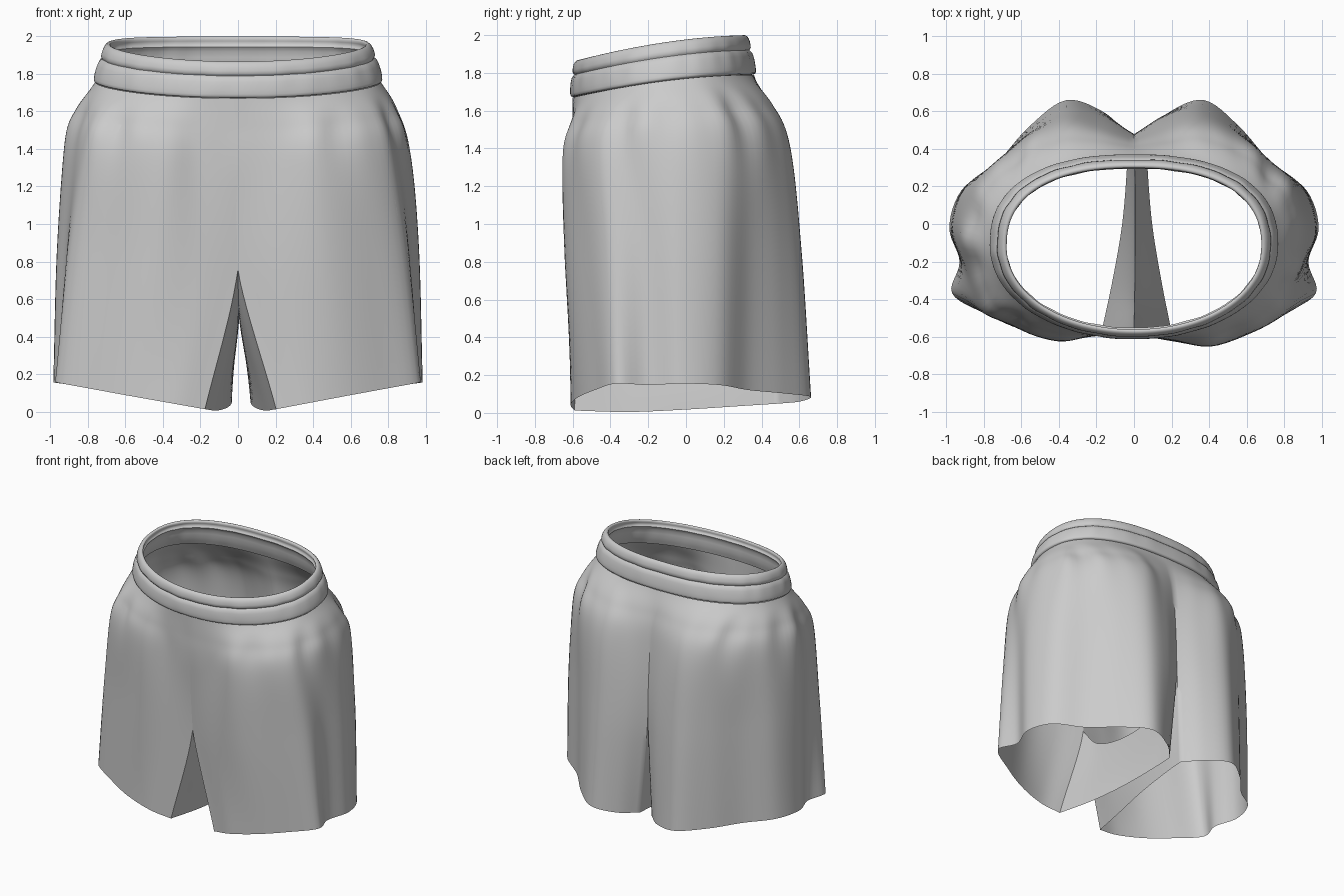
import bpy, bmesh, math
from mathutils import Vector
from mathutils.bvhtree import BVHTree

if "Cube" in bpy.data.objects:
    bpy.data.objects.remove(bpy.data.objects["Cube"])


def spline(pts, n):
    """Catmull-Rom through pts, n steps per span."""
    out = []
    for i in range(len(pts) - 1):
        p1, p2 = pts[i], pts[i + 1]
        p0 = pts[i - 1] if i else p1 * 2 - p2
        p3 = pts[i + 2] if i + 2 < len(pts) else p2 * 2 - p1
        for k in range(n):
            t = k / n
            out.append(0.5 * (2 * p1 + (p2 - p0) * t + (2 * p0 - 5 * p1 + 4 * p2 - p3) * t ** 2
                              + (3 * p1 - p0 - 3 * p2 + p3) * t ** 3))
    return out + [pts[-1].copy()]


def add_grid(bm, rows, flip=False, closed=False):
    vs = [[bm.verts.new(p) for p in r] for r in rows]
    n = len(rows[0])
    for a, b in zip(vs, vs[1:]):
        for c in range(n if closed else n - 1):
            d = (c + 1) % n
            q = [a[c], b[c], b[d], a[d]]
            bm.faces.new(q[::-1] if flip else q)


def finish(bm, name, angle):
    bmesh.ops.remove_doubles(bm, verts=bm.verts, dist=0.0005)
    me = bpy.data.meshes.new(name)
    bm.to_mesh(me)
    bm.free()
    ob = bpy.data.objects.new(name, me)
    bpy.context.collection.objects.link(ob)
    bpy.ops.object.select_all(action='DESELECT')
    ob.select_set(True)
    bpy.context.view_layer.objects.active = ob
    bpy.ops.object.shade_smooth_by_angle(angle=math.radians(angle))
    return ob


def waist(a, h, off=0.0):
    """Point on the tilted waist outline; a = angle, h = 0 bottom .. 1 top of band."""
    c, s = math.cos(a), math.sin(a)
    e = 0.84 if s > 0 else 0.97
    hx = 0.76 - 0.06 * h + off
    hy = (0.47 - 0.03 * h if s > 0 else 0.49 - 0.025 * h) + off
    x = hx * math.copysign(abs(c) ** e, c)
    y = -0.11 - 0.01 * h + hy * math.copysign(abs(s) ** e, s)
    k = 1 - (1 - min(1, max(0, (y + 0.6) / 0.95))) ** 1.8
    return Vector((x, y, (1.67 + 0.12 * k) * (1 - h) + (1.86 + 0.14 * k) * h))


# Half sections of the cloth, front centre round the side to back centre
HIP = [(0, -.60), (.2, -.62), (.4, -.65), (.62, -.58), (.8, -.46), (.87, -.28), (.92, -.05),
       (.86, .18), (.72, .34), (.55, .47), (.36, .55), (.17, .51), (0, .45)]
CROTCH = [(0, -.57), (.22, -.625), (.46, -.635), (.7, -.54), (.89, -.41), (.915, -.22), (.965, -.03),
          (.9, .19), (.72, .34), (.55, .5), (.36, .61), (.16, .57), (0, .48)]
HEM = [(.19, -.59), (.36, -.61), (.58, -.57), (.79, -.48), (.97, -.37), (.93, -.2), (.985, -.02),
       (.92, .18), (.73, .33), (.56, .52), (.37, .66), (.18, .60), (.05, .48)]
INSEAM = [(.19, -.59), (.13, -.3), (.08, 0), (.055, .3), (.05, .48)]


def hem_point(x, y):
    k = min(1, max(0, (x - 0.15) / 0.82))
    return Vector((x, y, 0.005 + 0.15 * k + 0.055 * max(0, (y + 0.2) / 0.86) * (1 - k)))


def half_body(bm, side):
    top = [waist(math.pi * (i / 12 - 0.5), 0) for i in range(13)]
    top[0].x = top[12].x = 0
    hem = [hem_point(*p) for p in HEM]

    def section(table, t):
        out = []
        for i, (x, y) in enumerate(table):
            if side < 0 and i in (1, 2, 3):
                y += 0.025
            out.append(Vector((x, y, top[i].z * (1 - t) + hem[i].z * t)))
        return out
    hip, mid = section(HIP, 0.22), section(CROTCH, 0.55)
    shoulder = []
    for i in range(13):
        p = top[i].lerp(hip[i], 0.58)
        p.z = top[i].z * 0.91 + hem[i].z * 0.09
        shoulder.append(p)
    secs = [spline(s, 6) for s in (top, shoulder, hip, mid, hem)]
    cols = [spline([s[c] for s in secs], 10) for c in range(len(secs[0]))]
    # soft gathers under the waistband
    for c, col in enumerate(cols):
        u = c / (len(cols) - 1)
        wave = math.sin(u * 44 + side) * 0.6 + math.sin(u * 71 + 2 * side) * 0.4
        for r, p in enumerate(col):
            g = 0.016 * wave * math.sin(math.pi * u) * math.exp(-((r - 14) / 7) ** 2) * min(1, r / 6)
            p.x *= 1 + g * 1.3
            p.y += g * math.copysign(1, p.y + 0.1) * min(1, abs(p.y + 0.1) * 3)
    rows = [[col[r] for col in cols] for r in range(41)]
    # inner leg panel, a patch between crotch curve and inner hem
    front, back = cols[0][30:], cols[-1][30:]
    ct = [front[0]] + [Vector((0, y, z)) for y, z in
                       ((-.4, .58), (-.1, .5), (.22, .53), (.4, .66))] + [back[0]]
    upper = spline(ct, 8)
    lower = spline([hem_point(*p) for p in INSEAM], 10)
    inner = []
    for r in range(11):
        v, row = r / 10, []
        for c in range(41):
            w = c / 40
            ends = front[r].lerp(back[r], w)
            flat = front[0].lerp(back[0], w).lerp(front[10].lerp(back[10], w), v)
            row.append(upper[c].lerp(lower[c], v) + ends - flat)
        inner.append(row)
    for grid, flip in ((rows, side < 0), (inner, side > 0)):
        add_grid(bm, [[Vector((p.x * side, p.y, p.z)) for p in r] for r in grid], flip)


# Shorts cloth: both halves with legs
bm = bmesh.new()
for side in (1, -1):
    half_body(bm, side)
for v in bm.verts:
    v.co.x += 0.02 * max(0, 0.7 - v.co.z) / 0.7 * max(0, 1 - abs(v.co.x) / 0.6)
bvh = BVHTree.FromBMesh(bm)
finish(bm, "shorts_body", 50)

# Elastic waistband with stitched groove and inner facing
PROFILE = [(0, -.012), (.03, .008), (.12, .016), (.35, .018), (.55, .013), (.62, .001), (.69, .011),
           (.85, .012), (.96, .004), (1, -.01), (.95, -.024), (.82, -.022), (.74, -.036),
           (.62, -.026), (.3, -.03), (.0, -.02)]
bm = bmesh.new()
rings = []
for h, off in spline([Vector(p) for p in PROFILE], 2):
    ring = []
    for i in range(128):
        a = math.tau * i / 128
        ruffle = 0.003 * math.sin(23 * a) * math.sin(5 * a + 1) * math.sin(math.pi * min(1, max(0, h)))
        ring.append(waist(a, h, off + ruffle))
    rings.append(ring)
add_grid(bm, rings[::-1], flip=True, closed=True)
finish(bm, "waistband", 60)


# Slanted pocket lips lying on the front of each hip
def pocket(side, name):
    line = spline([Vector((.69, 1.53)), Vector((.78, 1.32)), Vector((.83, 1.15)), Vector((.85, 1.04))], 6)
    rows = []
    for i, p in enumerate(line):
        puff = math.sin(math.pi * i / (len(line) - 1))
        row = []
        for dx, lift in ((-.07, .001), (-.035, .008), (0, .018), (.004, -.004)):
            loc, nor, _, _ = bvh.ray_cast(Vector(((p.x + dx) * side, -2, p.y)), Vector((0, 1, 0)))
            if loc is None:
                loc, nor, _, _ = bvh.find_nearest(Vector(((p.x + dx) * side, -.4, p.y)))
            row.append(loc + nor * (lift * puff + 0.001))
        rows.append(row)
    bm = bmesh.new()
    add_grid(bm, rows, side < 0)
    finish(bm, name, 45)


pocket(1, "right_pocket_lip")
pocket(-1, "left_pocket_lip")
